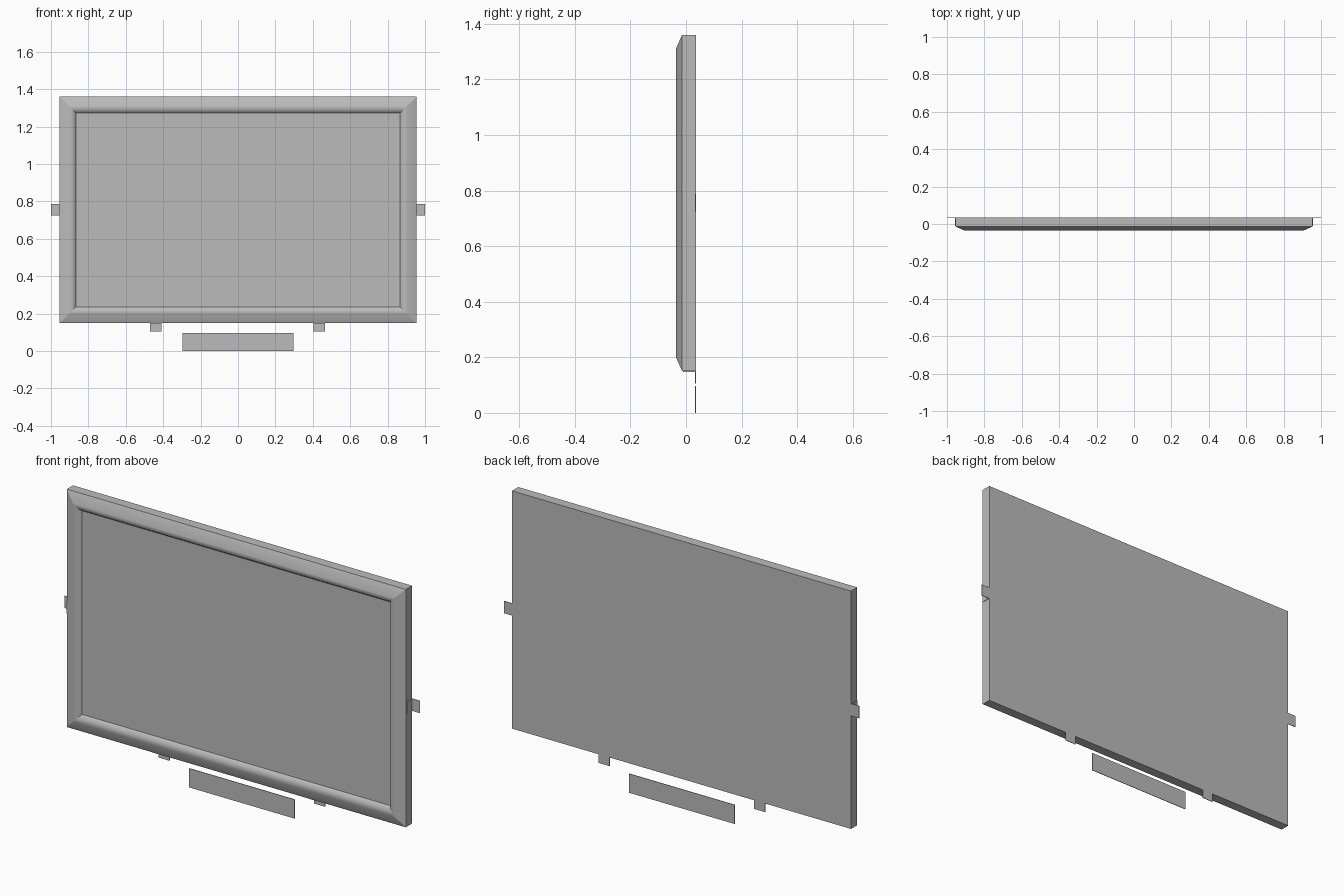
import bpy
import bmesh

if "Cube" in bpy.data.objects:
    bpy.data.objects.remove(bpy.data.objects["Cube"], do_unlink=True)

GREY = 0.5
mat = bpy.data.materials.new("plain grey")
mat.use_nodes = True
mat.diffuse_color = (GREY, GREY, GREY, 1)
mat.node_tree.nodes["Principled BSDF"].inputs["Base Color"].default_value = (GREY, GREY, GREY, 1)

HALF_W, BOTTOM, TOP = 0.954, 0.15, 1.36
BACK = 0.036
SHEET = 0.003


def add_object(name, bm):
    bmesh.ops.recalc_face_normals(bm, faces=bm.faces)
    mesh = bpy.data.meshes.new(name)
    bm.to_mesh(mesh)
    bm.free()
    mesh.materials.append(mat)
    obj = bpy.data.objects.new(name, mesh)
    bpy.context.collection.objects.link(obj)
    return obj


def add_box(bm, low, high):
    verts = bmesh.ops.create_cube(bm, size=1)["verts"]
    for v in verts:
        v.co = [high[i] if v.co[i] > 0 else low[i] for i in range(3)]


# Framed panel: rectangular rings of (inset, depth), from the back to the recess
profile = [(0, BACK), (0, -0.014), (0.05, -0.036), (0.075, -0.029), (0.087, -0.014)]
bm = bmesh.new()
rings = []
for inset, y in profile:
    w, low, high = HALF_W - inset, BOTTOM + inset, TOP - inset
    rings.append([bm.verts.new(p) for p in
                  ((-w, y, low), (w, y, low), (w, y, high), (-w, y, high))])
for i, (a, b) in enumerate(zip(rings, rings[1:])):
    for k in range(4):
        n = (k + 1) % 4
        face = bm.faces.new((a[k], a[n], b[n], b[k]))
        face.smooth = i > 0
bm.faces.new(rings[0])
bm.faces.new(rings[-1])

# Crisp edges at the outer rim, the mitres and around the screen
for ring in (rings[0], rings[1], rings[-1]):
    for k in range(4):
        bm.edges.get((ring[k], ring[(k + 1) % 4])).smooth = False
for a, b in zip(rings, rings[1:]):
    for k in range(4):
        bm.edges.get((a[k], b[k])).smooth = False
add_object("framed_panel", bm)

# Side brackets: a foot against the panel and a flange level with the back
for name, s in (("left", 1), ("right", -1)):
    bm = bmesh.new()
    for x0, x1, y0 in ((HALF_W, HALF_W + SHEET, -0.01), (HALF_W, 1.0, BACK - SHEET)):
        xs = sorted((s * x0, s * x1))
        add_box(bm, (xs[0], y0, 0.725), (xs[1], BACK, 0.787))
    add_object(name + "_side_bracket", bm)

# Lower brackets
for name, x in (("left", 0.435), ("right", -0.44)):
    bm = bmesh.new()
    for z0, y0 in ((BOTTOM - SHEET, -0.01), (0.106, BACK - SHEET)):
        add_box(bm, (x - 0.031, y0, z0), (x + 0.031, BACK, BOTTOM))
    add_object(name + "_lower_bracket", bm)

# Separate strip below the panel
bm = bmesh.new()
add_box(bm, (-0.298, BACK - SHEET, 0), (0.296, BACK, 0.097))
add_object("lower_strip", bm)
